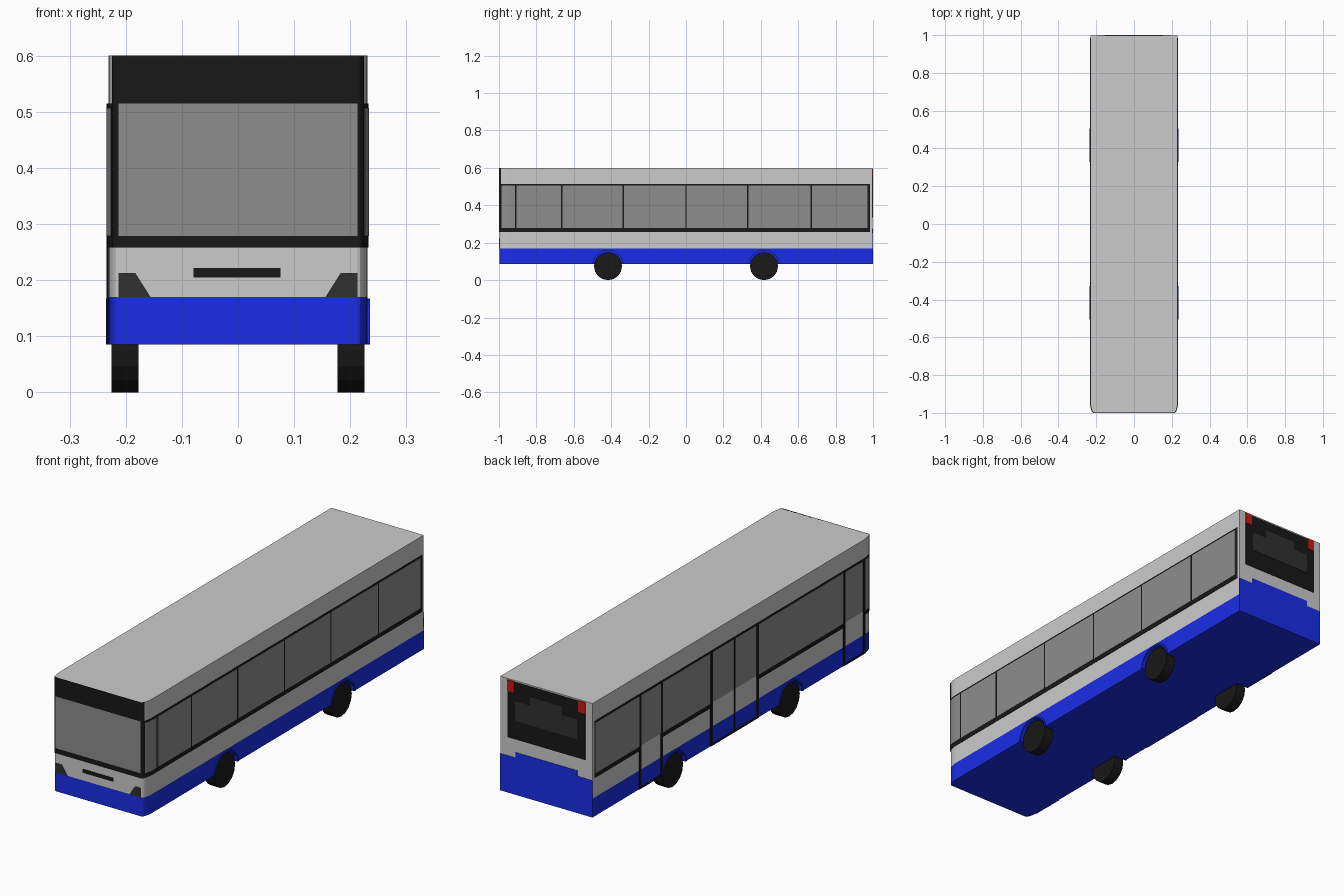
import bpy, bmesh
from math import sin, cos, asin, pi, radians
from mathutils import Vector

cube = bpy.data.objects.get("Cube")
if cube:
    bpy.data.objects.remove(cube, do_unlink=True)

HALF_W, END = 0.231, 0.997          # half width, half length
RX, RY = 0.018, 0.06                # rounded front corner
FLOOR, WAIST, ROOF = 0.085, 0.17, 0.60
SILL, GLASS_LOW, GLASS_TOP, BAND_TOP = 0.258, 0.279, 0.507, 0.515
AXLES = {"front": -0.417, "rear": 0.417}
SIDES = {"left": 1, "right": -1}


def material(name, rgb):
    m = bpy.data.materials.new(name)
    m.use_nodes = True
    m.diffuse_color = (*rgb, 1)
    m.node_tree.nodes["Principled BSDF"].inputs["Base Color"].default_value = (*rgb, 1)
    return m


BLUE = material("blue_paint", (0.01, 0.026, 0.8))
BLACK = material("black_trim", (0.009, 0.009, 0.009))
GLASS = material("grey_glass", (0.27, 0.27, 0.27))
DARK = material("dark_grey", (0.03, 0.03, 0.03))
RED = material("red_lens", (0.6, 0.01, 0.01))


def prism(name, points, depth, mat=None):
    """Extrude a planar outline along a vector into a solid."""
    bm = bmesh.new()
    face = bm.faces.new([bm.verts.new(p) for p in points])
    grown = bmesh.ops.extrude_face_region(bm, geom=[face])["geom"]
    moved = [v for v in grown if isinstance(v, bmesh.types.BMVert)]
    bmesh.ops.translate(bm, verts=moved, vec=depth)
    if not any(f.is_valid and f == face for f in bm.faces):
        bm.faces.new([bm.verts[i] for i in range(len(points))])
    bmesh.ops.recalc_face_normals(bm, faces=bm.faces)
    mesh = bpy.data.meshes.new(name)
    bm.to_mesh(mesh)
    bm.free()
    ob = bpy.data.objects.new(name, mesh)
    bpy.context.collection.objects.link(ob)
    if mat:
        mesh.materials.append(mat)
    return ob


def corner_angle(y):
    return asin(max(0, min(1, (RY - END - y) / RY)))


def wall_path(y0, y1, out=0.0):
    """Plan points of the +x wall from y1 forward to y0, round the corner."""
    a0, a1 = corner_angle(y0), corner_angle(y1)
    pts = [] if a1 > 0 else [(HALF_W + out, y1)]
    if a0 > 0:
        for i in range(7):
            a = a1 + (a0 - a1) * i / 6
            n = Vector((cos(a) / RX, sin(a) / RY)).normalized() * out
            pts.append((HALF_W - RX + RX * cos(a) + n.x, RY * (1 - sin(a)) - END - n.y))
    else:
        pts.append((HALF_W + out, y0))
    return pts


def wall_panel(name, side, y0, y1, z0, z1, mat, out=0.0015):
    """Thin panel following the side wall."""
    plan = wall_path(y0, y1, out) + wall_path(y0, y1, -0.004)[::-1]
    s = SIDES[side]
    return prism(f"{side}_{name}", [(s * x, y, z0) for x, y in plan], (0, 0, z1 - z0), mat)


def end_panel(name, outline, mat, end=-1, out=0.0015):
    """Thin panel on the front (-1) or rear (1) wall."""
    y = end * (END - 0.004)
    return prism(name, [(x, y, z) for x, z in outline], (0, end * (0.004 + out), 0), mat)


def rect(x0, x1, z0, z1):
    return [(x0, z0), (x1, z0), (x1, z1), (x0, z1)]


def stepped(x, step_x, z0, z1, z2):
    """Symmetric outline with a raised middle."""
    return [(-x, z0), (x, z0), (x, z1), (step_x, z1), (step_x, z2),
            (-step_x, z2), (-step_x, z1), (-x, z1)]


def disc(name, x0, x1, y, z, r, mat=None, sides=16):
    pts = [(x0, y + r * cos(2 * pi * i / sides), z + r * sin(2 * pi * i / sides))
           for i in range(sides)]
    return prism(name, pts, (x1 - x0, 0, 0), mat)


# Body shell in two tiers
half = wall_path(-END, END)
plan = half + [(-x, y) for x, y in reversed(half)]
lower = prism("lower_body", [(x, y, FLOOR) for x, y in plan], (0, 0, WAIST - FLOOR), BLUE)
prism("upper_body", [(x, y, WAIST) for x, y in plan], (0, 0, ROOF - WAIST))

# Wheels, wheel wells and arch lips
for side, s in SIDES.items():
    for axle, y in AXLES.items():
        disc(f"{axle}_{side}_wheel", s * 0.177, s * 0.225, y, 0.075, 0.075, BLACK)
        cutter = disc("well_cutter", s * 0.172, s * 0.26, y, 0.077, 0.083)
        cutter.hide_render = True
        mod = lower.modifiers.new("wheel_well", "BOOLEAN")
        mod.operation, mod.solver, mod.object = "DIFFERENCE", "EXACT", cutter
        bpy.context.view_layer.objects.active = lower
        bpy.ops.object.modifier_apply(modifier=mod.name)
        bpy.data.objects.remove(cutter, do_unlink=True)
        angles = [radians(6 + 168 * i / 10) for i in range(11)]
        arc = [(r, a) for r, seq in ((0.083, angles), (0.09, angles[::-1])) for a in seq]
        prism(f"{axle}_{side}_arch_lip",
              [(s * 0.226, y + r * cos(a), 0.077 + r * sin(a)) for r, a in arc],
              (s * 0.009, 0, 0), BLUE)

# Front pillars, shared by both sides
for side in SIDES:
    wall_panel("front_pillar", side, -END, -0.989, SILL, ROOF, BLACK, 0.003)

# Left side: one window band with six panes
wall_panel("window_band", "left", -0.989, 0.985, SILL, BAND_TOP, BLACK)
edges = [-0.989, -0.91, -0.665, -0.335, 0, 0.33, 0.67, 0.975]
for i, (a, b) in enumerate(zip(edges, edges[1:])):
    wall_panel(f"window_{i + 1}", "left", a + 0.004, b - 0.004, GLASS_LOW, GLASS_TOP, GLASS, 0.0025)

# Right side: windows between three doors
for i, (a, b) in enumerate([(-0.989, -0.94), (-0.80, -0.18), (0.15, 0.505), (0.66, 0.985)]):
    wall_panel(f"window_band_{i + 1}", "right", a, b, SILL, BAND_TOP, BLACK)
    wall_panel(f"window_{i + 1}", "right", a + 0.006, b - 0.006, GLASS_LOW, GLASS_TOP, GLASS, 0.0025)
for name, a, b, leaves in [("front", -0.94, -0.80, 1), ("middle", -0.18, 0.15, 2), ("rear", 0.505, 0.66, 1)]:
    wall_panel(f"{name}_door_glass", "right", a, b, GLASS_LOW, GLASS_TOP, GLASS)
    wall_panel(f"{name}_door_header", "right", a, b, GLASS_TOP, BAND_TOP, BLACK, 0.003)
    wall_panel(f"{name}_door_threshold", "right", a, b, FLOOR, FLOOR + 0.008, BLACK, 0.003)
    for i in range(leaves + 1):
        y = a + (b - a) * i / leaves
        w = 0.003 if 0 < i < leaves else 0.007
        wall_panel(f"{name}_door_post_{i + 1}", "right", y - w, y + w, FLOOR, BAND_TOP, BLACK, 0.003)

# Front face
FX = HALF_W - RX
end_panel("destination_panel", rect(-FX, FX, BAND_TOP, ROOF), BLACK, out=0.003)
end_panel("windscreen", rect(-FX, FX, GLASS_LOW, BAND_TOP), GLASS)
end_panel("windscreen_sill", rect(-FX, FX, SILL, GLASS_LOW), BLACK, out=0.003)
end_panel("front_grille", rect(-0.079, 0.076, 0.205, 0.222), BLACK)
for side, s in SIDES.items():
    lamp = [(FX, WAIST), (0.156, WAIST), (0.183, 0.213), (FX, 0.213)]
    end_panel(f"{side}_headlight", [(s * x, z) for x, z in lamp], DARK)

# Rear face
end_panel("rear_bumper", stepped(HALF_W, 0.155, FLOOR, 0.252, 0.277), BLUE, 1)
end_panel("rear_panel", rect(-0.195, 0.195, 0.335, 0.594), BLACK, 1)
end_panel("rear_window", stepped(0.155, 0.08, 0.42, 0.51, 0.548), DARK, 1, 0.003)
for side, s in SIDES.items():
    end_panel(f"{side}_tail_light", rect(s * 0.16, s * 0.196, 0.545, 0.595), RED, 1, 0.003)
